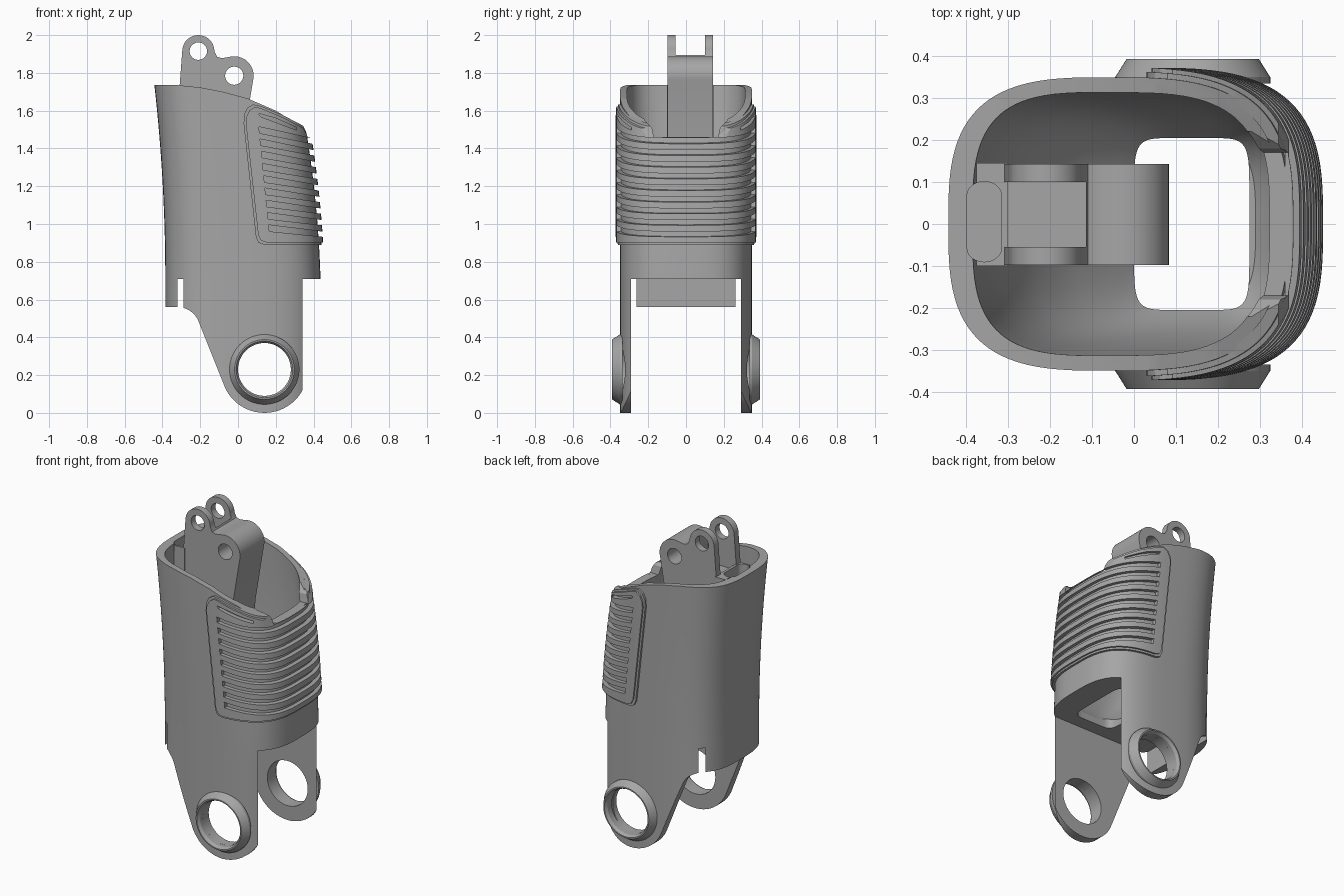
import bpy, bmesh, math
from mathutils import Matrix

if "Cube" in bpy.data.objects:
    bpy.data.objects.remove(bpy.data.objects["Cube"])

grey = bpy.data.materials.new("plain_grey")
grey.diffuse_color = (0.38, 0.38, 0.38, 1)
grey.use_nodes = True
grey.node_tree.nodes["Principled BSDF"].inputs["Base Color"].default_value = grey.diffuse_color


def finish(name, bm):
    bmesh.ops.recalc_face_normals(bm, faces=bm.faces)
    me = bpy.data.meshes.new(name)
    bm.to_mesh(me)
    bm.free()
    ob = bpy.data.objects.new(name, me)
    bpy.context.collection.objects.link(ob)
    me.materials.append(grey)
    return ob


def stack(name, rings):
    """Skin a list of equal-length rings of 3D points and cap the ends."""
    bm = bmesh.new()
    vs = [[bm.verts.new(p) for p in r] for r in rings]
    n = len(vs[0])
    for a, b in zip(vs, vs[1:]):
        for i in range(n):
            j = (i + 1) % n
            bm.faces.new((a[i], a[j], b[j], b[i]))
    bm.faces.new(vs[0])
    bm.faces.new(vs[-1])
    return finish(name, bm)


def prism(name, pts, y0, y1):
    return stack(name, [[(x, y, z) for x, z in pts] for y in (y0, y1)])


def oval(z, x0, x1, h, p=3.1, n=96):
    cx, a = (x0 + x1) / 2, (x1 - x0) / 2
    out = []
    for i in range(n):
        t = 2 * math.pi * (i + 0.5) / n
        c, s = math.cos(t), math.sin(t)
        out.append((cx + a * math.copysign(abs(c) ** (2 / p), c),
                    h * math.copysign(abs(s) ** (2 / p), s), z))
    return out


def box(name, x0, x1, y0, y1, z0, z1):
    return prism(name, [(x0, z0), (x1, z0), (x1, z1), (x0, z1)], y0, y1)


def arc(cx, cz, r, a0, a1, n=24):
    return [(cx + r * math.cos(math.radians(a0 + (a1 - a0) * i / n)),
             cz + r * math.sin(math.radians(a0 + (a1 - a0) * i / n))) for i in range(n + 1)]


def disc(name, x, z, r, y0, y1):
    return prism(name, arc(x, z, r, 0, 352.5, 47), y0, y1)


def cut(ob, tool, op='DIFFERENCE', keep=False):
    m = ob.modifiers.new("cut", 'BOOLEAN')
    m.object, m.operation, m.solver = tool, op, 'EXACT'
    bpy.context.view_layer.objects.active = ob
    bpy.ops.object.modifier_apply(modifier="cut")
    if not keep:
        bpy.data.objects.remove(tool)


def body(name, off, z0, z1, n=16):
    """Gently bowed tube that all outer skins follow."""
    rings = []
    for i in range(n + 1):
        z = z0 + (z1 - z0) * i / n
        t = max(0, z - 0.71)
        rings.append(oval(z, -0.385 - 0.055 * t * t - off,
                          0.437 - 0.03 * t - 0.085 * t * t + off, 0.35 + off))
    return stack(name, rings)


# Main shell trimmed to the side outline
shell = body("main_shell", 0, -0.05, 1.85, 30)
outline = [(-0.6, 1.735), (-0.6, 0.56), (-0.36, 0.56)] + arc(-0.32, 0.44, 0.12, 90, 25, 8) \
    + arc(0.14, 0.23, 0.23, 205, 360) + [(0.355, 0.71), (0.6, 0.71), (0.6, 1.36), (0.33, 1.52),
    (0.2, 1.6), (0.05, 1.665), (-0.08, 1.7), (-0.2, 1.723), (-0.32, 1.735)]
cut(shell, prism("outline", outline, -1, 1), 'INTERSECT')
# Bowl-shaped inside, bottom opening, gap between legs, front notch
keys = [(0.74, 0, 0.29, 0.2), (0.8, -0.06, 0.335, 0.235), (0.88, -0.14, 0.36, 0.262),
        (1.0, -0.24, 0.365, 0.285), (1.2, -0.32, 0.352, 0.3), (1.45, -0.36, 0.325, 0.31),
        (1.85, -0.395, 0.25, 0.316)]
cut(shell, stack("inside", [oval(z, a, b, h, 3.4) for z, a, b, h in keys]))
cut(shell, stack("opening", [oval(z, 0, 0.275, 0.205, 7) for z in (0.6, 0.9)]))
cut(shell, box("leg_gap", -0.32, 0.7, -0.29, 0.29, -0.2, 0.71))
cut(shell, disc("leg_bore", 0.14, 0.23, 0.14, -1, 1))


def notch():
    return stack("notch", [[(x, -0.17, 1.46), (x, 0.17, 1.46), (x, 0.18, 1.51), (x, 0.22, 1.55),
                            (x, 0.24, 1.9), (x, -0.24, 1.9), (x, -0.22, 1.55), (x, -0.18, 1.51)]
                           for x in (0.2, 0.7)])


cut(shell, notch())

# Rear pocket block with its slot
pocket = box("rear_pocket", -0.375, -0.3, -0.1, 0.145, 0.9, 1.733)
slot_pts = [(x, y * 0.72 + 0.005) for x, y in arc(-0.357, 0.08, 0.041, 0, 180, 12) + arc(-0.357, -0.08, 0.041, 180, 360, 12)]
slot = stack("slot", [[(x, y * 1.1, z) for x, y in slot_pts] for z in (1.5, 1.9)])
cut(pocket, slot, keep=True)
cut(shell, slot)

# Conical hub rings on both legs
hubs = []
for s in (-1, 1):
    prof = [(0.185, 0.335), (0.185, 0.35), (0.158, 0.393), (0.15, 0.393), (0.14, 0.375), (0.14, 0.335)]
    bm = bmesh.new()
    n = 64
    vs = [[bm.verts.new((0.14 + r * math.cos(2 * math.pi * i / n), s * y,
                         0.23 + r * math.sin(2 * math.pi * i / n))) for r, y in prof] for i in range(n)]
    for i in range(n):
        for k in range(len(prof)):
            l = (k + 1) % len(prof)
            bm.faces.new((vs[i][k], vs[i][l], vs[(i + 1) % n][l], vs[(i + 1) % n][k]))
    hubs.append(finish("hub_ring", bm))

# Ribbed grip panel, two layers giving a soft raised edge
panels = []
for off, e in ((0.013, 0.0), (0.023, 0.012)):
    p = body("grip_panel", off, 0.8, 1.75)
    cut(p, body("hollow", -0.01, 0.7, 1.85))
    shape = [(0.6, 0.89 + e), (0.14 + e, 0.89 + e), (0.11 + e, 0.9 + e), (0.095 + e, 0.93 + e),
             (0.03 + e, 1.53), (0.032 + e, 1.58 - e), (0.05 + e, 1.615 - e), (0.08 + e, 1.633 - e),
             (0.12, 1.625 - e), (0.24, 1.575 - e), (0.345, 1.52 - e), (0.375, 1.46 - e), (0.6, 1.36)]
    cut(p, prism("panel_outline", shape, -1, 1), 'INTERSECT')
    cut(p, notch())
    for i in range(9):
        z, x, d = 1.515 - 0.065 * i, 0.11 + 0.0065 * i, 0.22 - 0.012 * i
        cut(p, prism("groove", [(x, z), (x + 0.004, z - 0.034), (0.6, z - 0.024 - d * (0.6 - x)),
                                (0.6, z - d * (0.6 - x))], -1, 1))
    for y0, y1 in ((-1, -0.2), (0.2, 1)):
        cut(p, prism("top_gash", [(0.11, 1.585), (0.12, 1.568), (0.31, 1.497), (0.31, 1.512), (0.2, 1.56)], y0, y1))
    panels.append(p)

# Twin-lug bracket rising out of the shell
prof = [(-0.25, 0.8), (0.0, 0.8), (0.02, 1.4)] + arc(-0.02, 1.785, 0.103, -15, 105, 16) \
    + [(-0.085, 1.878), (-0.11, 1.885)] + arc(-0.21, 1.915, 0.085, 0, 175, 20) + [(-0.31, 1.72), (-0.305, 1.2)]
bracket = prism("lug_bracket", prof, -0.098, 0.143)
cut(bracket, box("fork_gap", -0.5, -0.115, -0.055, 0.1, 1.7, 2.2))
cut(bracket, disc("upper_pin_hole", -0.21, 1.915, 0.046, -1, 1))
cut(bracket, disc("lower_pin_hole", -0.02, 1.785, 0.048, -1, 1))

# Smooth curved faces, keep hard edges
bpy.ops.object.select_all(action='DESELECT')
for ob in [shell, pocket, bracket] + hubs + panels:
    ob.select_set(True)
    bpy.context.view_layer.objects.active = ob
bpy.ops.object.shade_smooth_by_angle(angle=math.radians(28))
